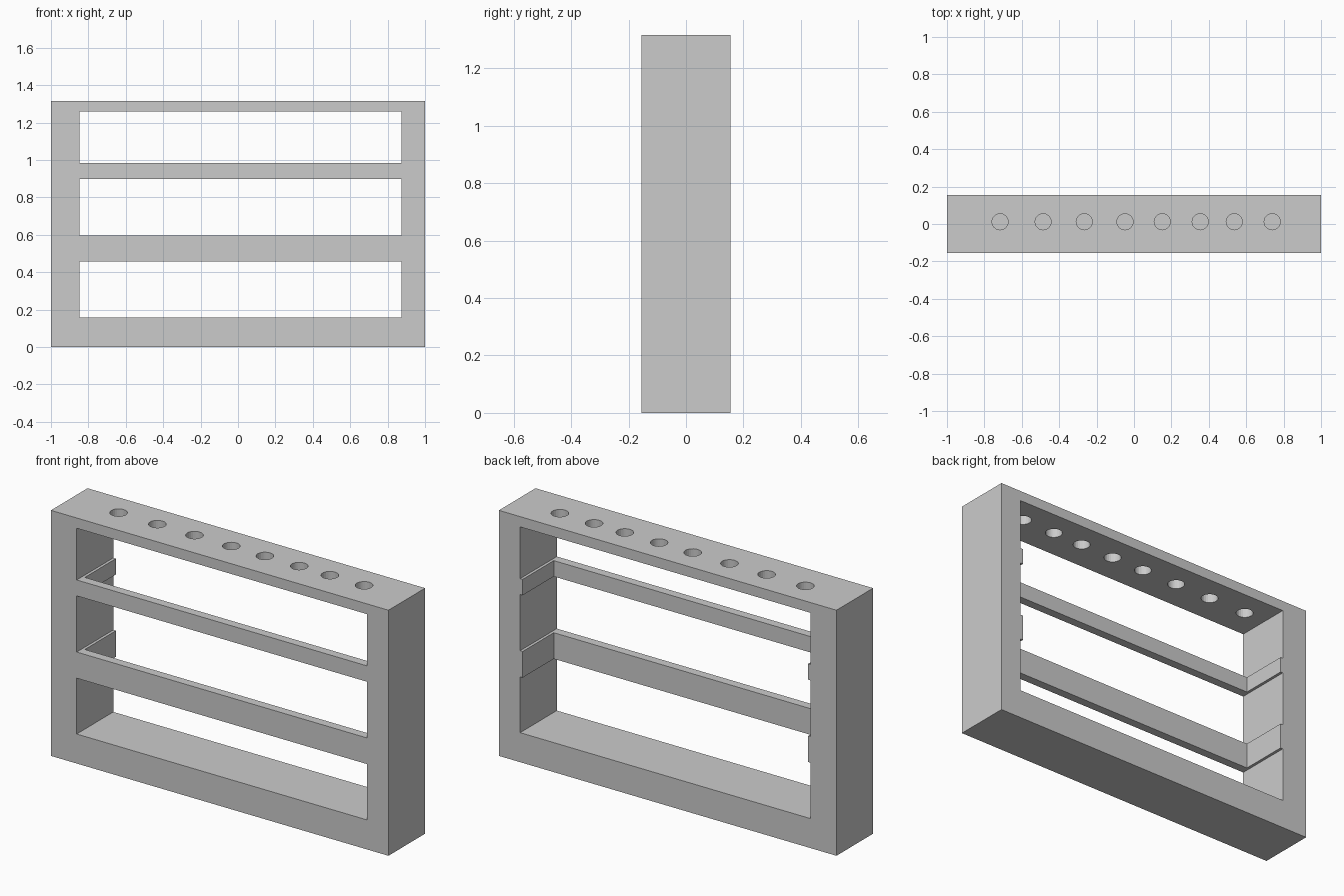
import bpy

if "Cube" in bpy.data.objects:
    bpy.data.objects.remove(bpy.data.objects["Cube"])

DEPTH, HEIGHT = 0.31, 1.315
LEFT, RIGHT = -0.847, 0.874          # inner walls of the frame
RAIL, LIP = 0.047, 0.015             # front rail depth, side strip thickness


def box(name, x0, x1, y0, y1, z0, z1):
    bpy.ops.mesh.primitive_cube_add(
        size=1, location=((x0 + x1) / 2, (y0 + y1) / 2, (z0 + z1) / 2))
    ob = bpy.context.object
    ob.name = name
    ob.scale = (x1 - x0, y1 - y0, z1 - z0)
    bpy.ops.object.transform_apply(location=False, rotation=False, scale=True)
    return ob


def cut(target, cutter):
    cutter.hide_render = True
    mod = target.modifiers.new("cut", 'BOOLEAN')
    mod.operation = 'DIFFERENCE'
    mod.solver = 'EXACT'
    mod.object = cutter
    bpy.context.view_layer.objects.active = target
    bpy.ops.object.modifier_apply(modifier=mod.name)
    bpy.data.objects.remove(cutter, do_unlink=True)


# Solid block for the rack
frame = box("rack_frame", -1, 1, -DEPTH / 2, DEPTH / 2, 0, HEIGHT)

# Three open windows, leaving two cross rails
for z0, z1 in ((0.158, 0.457), (0.597, 0.898), (0.983, 1.26)):
    cut(frame, box("window_cutter", LEFT, RIGHT, -0.4, 0.4, z0, z1))

# Hollow behind the rails, leaving thin strips on the side walls
cut(frame, box("recess_cutter", LEFT + LIP, RIGHT - LIP,
               -DEPTH / 2 + RAIL, 0.4, 0.3, 1.1))

# Row of round holes through the top board
for x in (-0.716, -0.486, -0.266, -0.048, 0.151, 0.354, 0.536, 0.739):
    bpy.ops.mesh.primitive_cylinder_add(
        vertices=24, radius=0.043, depth=0.2, location=(x, 0.012, 1.29))
    cut(frame, bpy.context.object)
